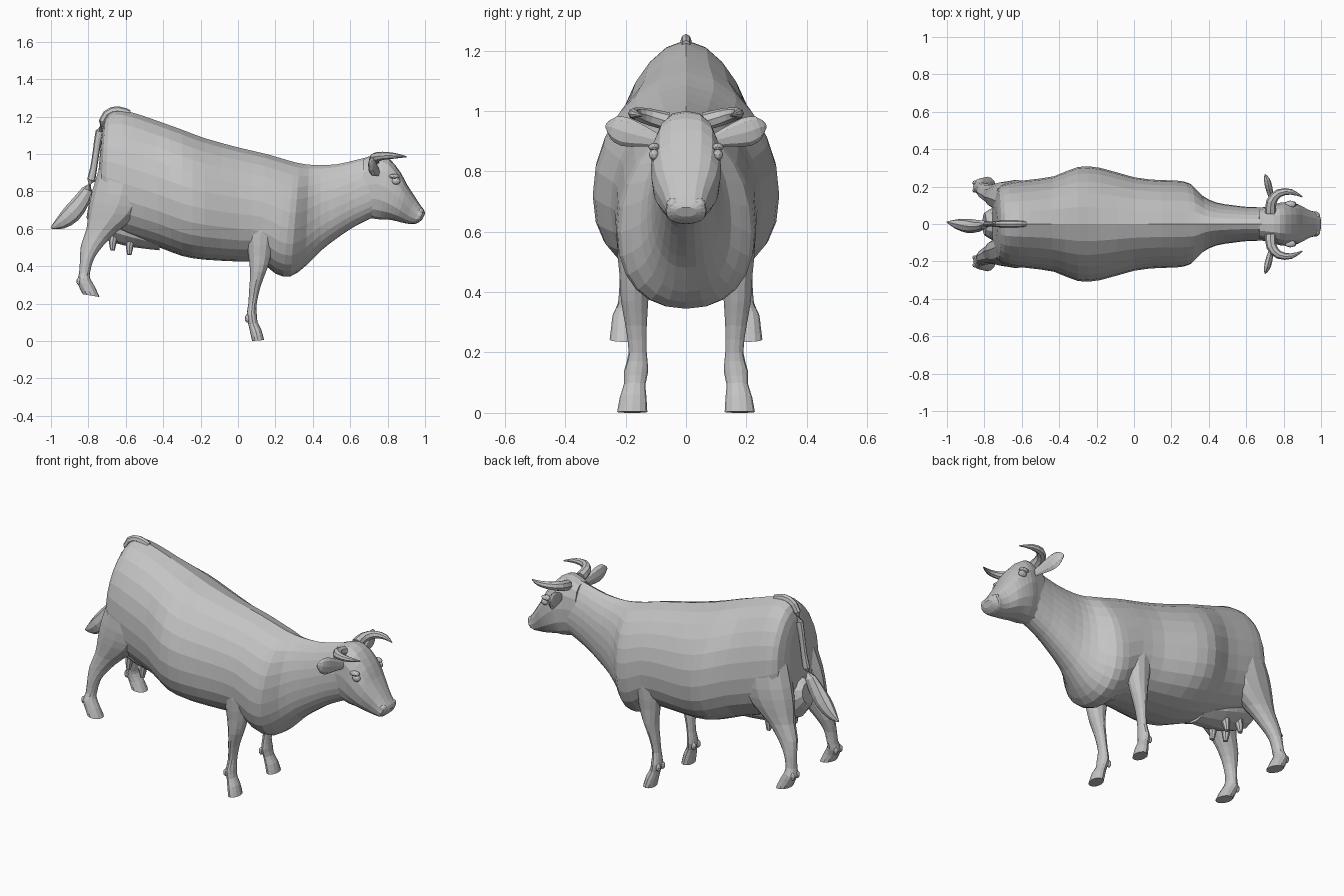
import bpy, bmesh, math
from mathutils import Vector

if "Cube" in bpy.data.objects:
    bpy.data.objects.remove(bpy.data.objects["Cube"], do_unlink=True)

grey = bpy.data.materials.new("plain grey")
grey.use_nodes = True
grey.diffuse_color = (0.55, 0.55, 0.55, 1)
grey.node_tree.nodes["Principled BSDF"].inputs["Base Color"].default_value = (0.55, 0.55, 0.55, 1)


def resample(rows, steps):
    """Smooth a list of rows with a spline through every row."""
    out = []
    for i in range(len(rows) - 1):
        p0, p1, p2, p3 = (rows[min(max(j, 0), len(rows) - 1)] for j in range(i - 1, i + 3))
        for s in range(steps):
            t = s / steps
            out.append([b + t / 2 * (c - a + t * (2 * a - 5 * b + 4 * c - d + t * (3 * (b - c) + d - a)))
                        for a, b, c, d in zip(p0, p1, p2, p3)])
    out.append(list(rows[-1]))
    return out


def finish(name, bm, mirror):
    bmesh.ops.recalc_face_normals(bm, faces=bm.faces)
    mesh = bpy.data.meshes.new(name)
    bm.to_mesh(mesh)
    bm.free()
    mesh.materials.append(grey)
    obj = bpy.data.objects.new(name, mesh)
    bpy.context.collection.objects.link(obj)
    if mirror:
        mod = obj.modifiers.new("other side", 'MIRROR')
        mod.use_axis = (False, True, False)
        mod.use_mirror_merge = False
    return obj


def skin(name, rings, mirror):
    """Bridge rings of points and cap both ends."""
    bm = bmesh.new()
    loops = [[bm.verts.new(p) for p in ring] for ring in rings]
    for a, b in zip(loops, loops[1:]):
        for i in range(len(a)):
            j = (i + 1) % len(a)
            bm.faces.new((a[i], a[j], b[j], b[i]))
    bm.faces.new(loops[0])
    bm.faces.new(loops[-1])
    return finish(name, bm, mirror)


def loft(name, rows, sides=12, power=1.0, bias=1.0, mirror=False, steps=2):
    """Rows give two opposite edge points (x, z, x, z), centre y and half width."""
    rings = []
    for ax, az, bx, bz, yc, hw in resample(rows, steps):
        ring = []
        for k in range(sides):
            t = math.tau * k / sides
            c, s = math.cos(t), math.sin(t)
            f = ((1 - math.copysign(abs(c) ** power, c)) / 2) ** bias
            ring.append((ax + (bx - ax) * f, yc + hw * math.copysign(abs(s) ** power, s), az + (bz - az) * f))
        rings.append(ring)
    return skin(name, rings, mirror)


def tube(name, rows, sides=8, flat=1.0, mirror=False, steps=2):
    """Rows give a path point and a radius; flat squashes the section."""
    rows = resample(rows, steps)
    pts = [Vector(r[:3]) for r in rows]
    rings = []
    for i, p in enumerate(pts):
        d = pts[min(i + 1, len(pts) - 1)] - pts[max(i - 1, 0)]
        ref = Vector((0, 0, 1)) if abs(d.normalized().z) < 0.95 else Vector((1, 0, 0))
        u = d.cross(ref).normalized()
        v = u.cross(d).normalized()
        r = max(rows[i][3], 0.003)
        rings.append([p + u * r * flat * math.cos(math.tau * k / sides) + v * r * math.sin(math.tau * k / sides)
                      for k in range(sides)])
    return skin(name, rings, mirror)


def ball(name, centre, size, mirror=True):
    bm = bmesh.new()
    bmesh.ops.create_icosphere(bm, subdivisions=2, radius=1)
    for v in bm.verts:
        v.co = Vector(c + s * q for c, s, q in zip(centre, size, v.co))
    return finish(name, bm, mirror)


# Trunk and neck, from rump to throat
loft("body", [
    (-.73, 1.10, -.76, .74, 0, .10),
    (-.71, 1.19, -.74, .67, 0, .19),
    (-.66, 1.235, -.68, .60, 0, .22),
    (-.56, 1.22, -.58, .55, 0, .235),
    (-.44, 1.18, -.42, .50, 0, .255),
    (-.30, 1.13, -.30, .455, 0, .305),
    (-.18, 1.085, -.18, .435, 0, .30),
    (0, 1.035, 0, .425, 0, .25),
    (.15, 1.0, .12, .42, 0, .235),
    (.27, .965, .20, .36, 0, .232),
    (.33, .95, .28, .345, 0, .215),
    (.38, .943, .36, .40, 0, .15),
    (.44, .94, .44, .48, 0, .115),
    (.53, .945, .53, .55, 0, .10),
    (.62, .965, .62, .61, 0, .09),
    (.72, .99, .72, .66, 0, .09)], sides=24, power=.9, bias=.78)

# Head, from poll to nose
loft("head", [
    (.67, .975, .66, .66, 0, .08),
    (.75, 1.0, .72, .655, 0, .10),
    (.81, .975, .76, .65, 0, .115),
    (.87, .90, .80, .65, 0, .115),
    (.905, .835, .85, .64, 0, .105),
    (.95, .765, .89, .63, 0, .08),
    (.98, .72, .93, .625, 0, .068),
    (.995, .70, .96, .63, 0, .066),
    (1.0, .68, .985, .65, 0, .035)], sides=16, power=.85, bias=1.1)

# Legs
loft("hind_leg", [
    (-.47, .92, -.73, .96, .12, .10),
    (-.47, .76, -.78, .80, .14, .095),
    (-.53, .67, -.80, .69, .145, .085),
    (-.64, .59, -.81, .60, .155, .062),
    (-.72, .51, -.84, .51, .17, .045),
    (-.77, .44, -.845, .43, .185, .035),
    (-.79, .37, -.85, .36, .19, .035),
    (-.79, .335, -.86, .32, .20, .042),
    (-.765, .29, -.85, .29, .205, .042),
    (-.74, .235, -.83, .25, .205, .048)], mirror=True)
loft("front_leg", [
    (.26, .74, .02, .74, .15, .07),
    (.20, .58, .04, .58, .17, .06),
    (.175, .45, .055, .46, .17, .05),
    (.15, .37, .065, .37, .17, .045),
    (.12, .29, .06, .28, .165, .035),
    (.10, .20, .055, .20, .16, .03),
    (.10, .15, .045, .13, .165, .04),
    (.105, .10, .055, .09, .17, .036),
    (.125, .06, .065, .045, .175, .044),
    (.14, .005, .075, 0, .178, .05)], mirror=True)
for part, x, y, z in (("hind", -.85, .2, .32), ("front", .05, .165, .12)):
    for side in (-1, 1):
        ball(part + "_dewclaw", (x, y + side * .02, z), (.014, .013, .022))

# Udder and teats
loft("udder", [
    (-.79, .78, -.81, .66, 0, .06),
    (-.74, .80, -.76, .57, 0, .09),
    (-.66, .75, -.66, .525, 0, .115),
    (-.55, .70, -.55, .50, 0, .12),
    (-.43, .62, -.42, .485, 0, .09)])
for x, z in ((-.67, .485), (-.58, .462)):
    tube("teat", [(x + .01, .05, z + .09, .028), (x, .055, z + .04, .02), (x, .06, z, .012)], mirror=True)

# Tail with tuft
tube("tail", [
    (-.58, 0, 1.215, .02), (-.64, 0, 1.23, .025), (-.70, 0, 1.21, .025),
    (-.74, 0, 1.12, .022), (-.76, 0, 1.0, .018), (-.785, 0, .86, .022),
    (-.83, -.01, .76, .042), (-.89, -.01, .68, .05),
    (-.95, 0, .63, .034), (-1, .01, .605, .005)], flat=.75)

# Horns, ears, eyes and nostrils
tube("horn", [
    (.73, .06, .965, .03), (.735, .12, .98, .028), (.775, .165, .99, .022),
    (.84, .172, .99, .015), (.90, .145, .985, .003)], mirror=True)
tube("ear", [
    (.75, .09, .90, .02), (.735, .14, .915, .034), (.72, .20, .93, .048),
    (.71, .24, .945, .038), (.70, .265, .95, .008)], flat=.4, mirror=True)
ball("eye", (.845, .105, .855), (.024, .018, .02))
ball("brow", (.835, .105, .88), (.03, .02, .014))
ball("nostril", (.975, .042, .69), (.02, .024, .022))
